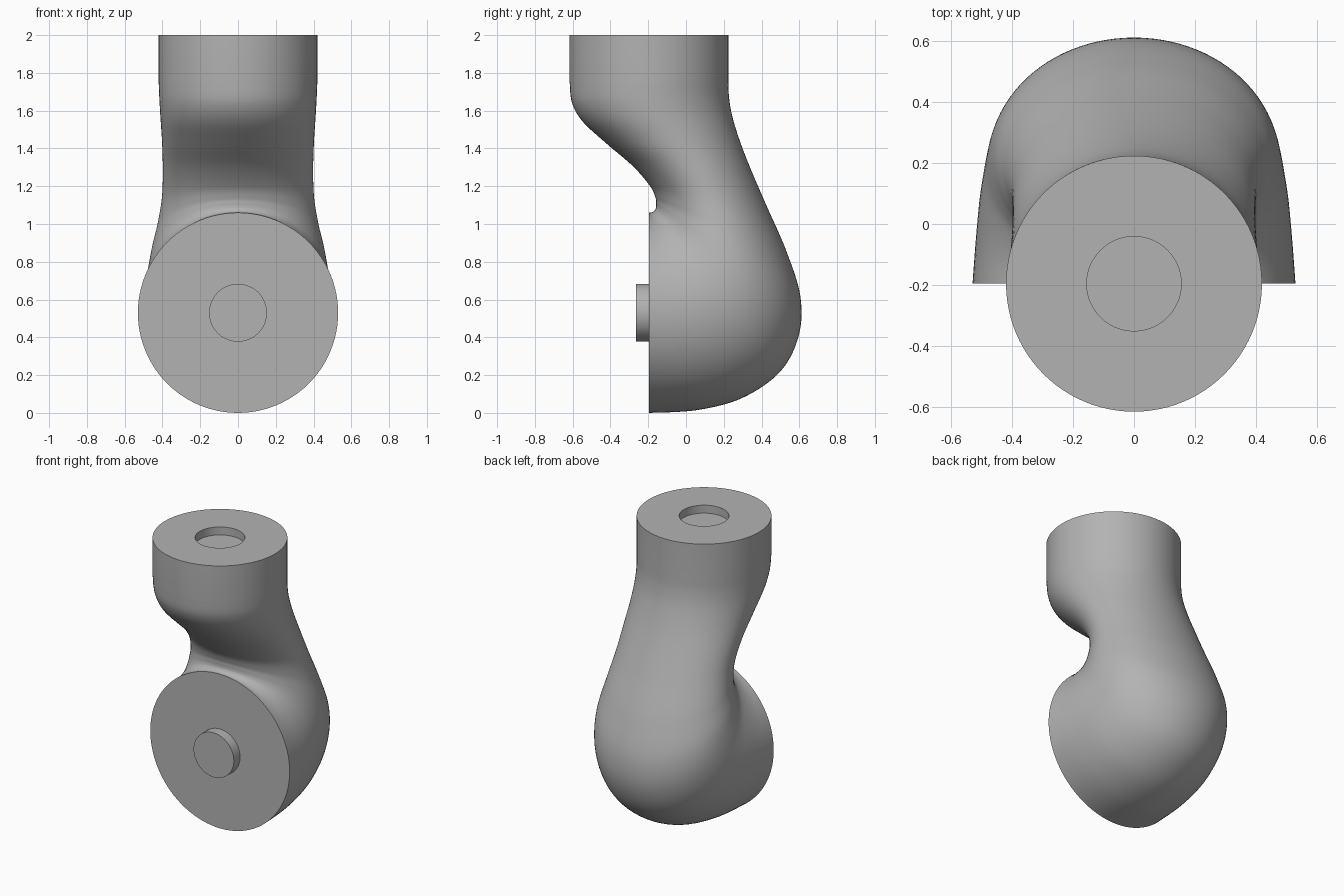
import bpy, bmesh, math
from mathutils import Vector

cube = bpy.data.objects.get("Cube")
if cube:
    bpy.data.objects.remove(cube)

SEGMENTS, STEPS = 96, 8
FRONT = -0.196          # plane of the round front flange
AXIS_Z = 0.53           # height of the flange centre

grey = bpy.data.materials.new("satin grey")
grey.use_nodes = True
grey.diffuse_color = (0.45, 0.45, 0.45, 1)
grey.node_tree.nodes["Principled BSDF"].inputs["Base Color"].default_value = grey.diffuse_color


def finish(obj):
    obj.data.materials.append(grey)
    bpy.ops.object.select_all(action='DESELECT')
    bpy.context.view_layer.objects.active = obj
    obj.select_set(True)
    bpy.ops.object.shade_smooth_by_angle(angle=math.radians(32))


def catmull(a, b, c, d, t):
    return 0.5 * (2 * b + (c - a) * t + (2 * a - 5 * b + 4 * c - d) * t * t
                  + (3 * b - a - 3 * c + d) * t ** 3)


# Sections of the bent link: inner y, inner z, outer y, outer z, half width
sections = [Vector(s) for s in (
    (-.616, 1.75, .224, 1.75, .42),
    (-.603, 1.64, .228, 1.67, .416),
    (-.545, 1.54, .245, 1.57, .41),
    (-.42, 1.425, .285, 1.44, .402),
    (-.28, 1.305, .343, 1.29, .398),
    (-.19, 1.2, .425, 1.10, .402),
    (-.162, 1.14, .53, .86, .425),
    (-.158, 1.11, .605, .62, .455),
    (-.158, 1.092, .597, .41, .475),
    (-.161, 1.08, .5, .22, .49),
    (-.17, 1.068, .3, .08, .508),
    (-.183, 1.061, .06, .015, .52),
    (FRONT, 1.06, FRONT, 0, .53))]
path = [sections[0]]
for i in range(len(sections) - 1):
    a = sections[max(i - 1, 0)]
    d = sections[min(i + 2, len(sections) - 1)]
    path += [catmull(a, sections[i], sections[i + 1], d, k / STEPS)
             for k in range(1, STEPS + 1)]


def level_circle(radius, z):
    return Vector((FRONT - radius, z, FRONT + radius, z, radius))


# Shallow recess and flat top rim come before the bent part
path = [level_circle(.155, 1.945), level_circle(.155, 2), level_circle(.42, 2)] + path

bm = bmesh.new()
rings = []
for iy, iz, oy, oz, width in path:
    ring = []
    for k in range(SEGMENTS):
        angle = math.tau * k / SEGMENTS
        f = (1 + math.cos(angle)) / 2
        ring.append(bm.verts.new((width * math.sin(angle),
                                  iy + (oy - iy) * f, iz + (oz - iz) * f)))
    rings.append(ring)
for r, s in zip(rings, rings[1:]):
    for k in range(SEGMENTS):
        n = (k + 1) % SEGMENTS
        bm.faces.new((r[k], r[n], s[n], s[k]))
bm.faces.new(rings[0])
bm.faces.new(rings[-1])
bmesh.ops.recalc_face_normals(bm, faces=bm.faces)
mesh = bpy.data.meshes.new("link_body")
bm.to_mesh(mesh)
bm.free()
body = bpy.data.objects.new("link_body", mesh)
bpy.context.collection.objects.link(body)
finish(body)

# Round locating boss on the front flange
bpy.ops.mesh.primitive_cylinder_add(vertices=64, radius=.153, depth=.08,
                                    location=(0, FRONT - .028, AXIS_Z),
                                    rotation=(math.pi / 2, 0, 0))
boss = bpy.context.object
boss.name = "front_boss"
finish(boss)
